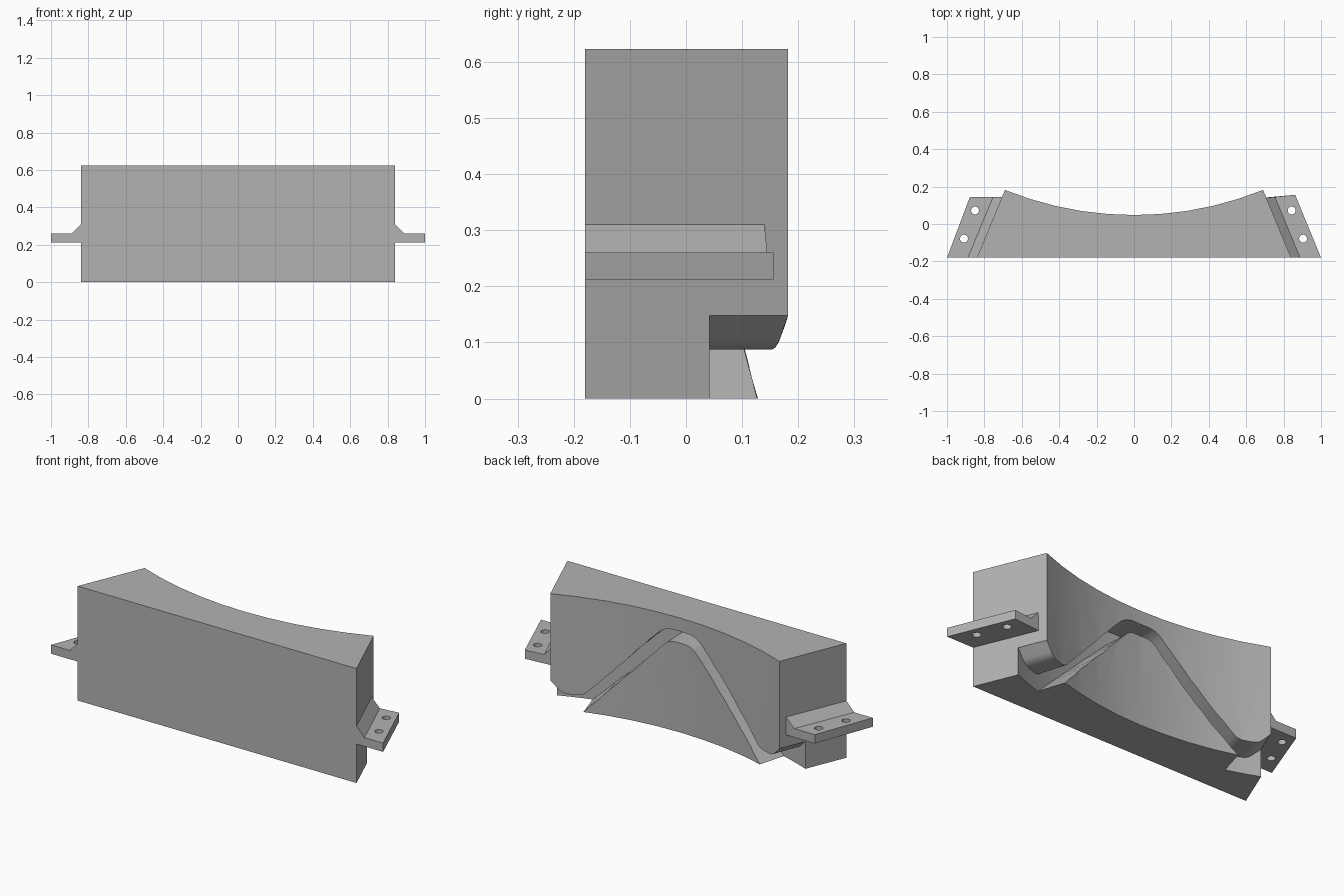
import bpy, bmesh, math
from mathutils import Vector

if "Cube" in bpy.data.objects:
    bpy.data.objects.remove(bpy.data.objects["Cube"])

FRONT, HEIGHT = -0.18, 0.623      # front plane and overall height
HALF_F, HALF_B = 0.84, 0.69       # half widths at front and back
R, CY = 1.843, 1.891              # radius and centre of the hollow back
SLOPE = (HALF_F - HALF_B) / 0.362 # inward lean of the end walls

grey = bpy.data.materials.new("plain_grey")
grey.use_nodes = True
colour = (0.45, 0.45, 0.45, 1)
grey.diffuse_color = colour
grey.node_tree.nodes["Principled BSDF"].inputs["Base Color"].default_value = colour


def make_object(name, bm):
    bmesh.ops.recalc_face_normals(bm, faces=bm.faces)
    mesh = bpy.data.meshes.new(name)
    bm.to_mesh(mesh)
    bm.free()
    mesh.materials.append(grey)
    obj = bpy.data.objects.new(name, mesh)
    bpy.context.collection.objects.link(obj)
    return obj


def prism(points, along):
    """Extrude a closed outline by a vector."""
    bm = bmesh.new()
    face = bm.faces.new([bm.verts.new(p) for p in points])
    ext = bmesh.ops.extrude_face_region(bm, geom=[face], use_keep_orig=True)
    moved = [v for v in ext["geom"] if isinstance(v, bmesh.types.BMVert)]
    bmesh.ops.translate(bm, verts=moved, vec=along)
    return bm


def activate(obj):
    bpy.ops.object.select_all(action="DESELECT")
    obj.select_set(True)
    bpy.context.view_layer.objects.active = obj


def cut(obj, cutter):
    cutter.hide_render = True
    mod = obj.modifiers.new("cut", "BOOLEAN")
    mod.operation, mod.solver, mod.object = "DIFFERENCE", "EXACT", cutter
    activate(obj)
    bpy.ops.object.modifier_apply(modifier=mod.name)
    bpy.data.objects.remove(cutter)


def rounded(corners, steps=6):
    """Round each (x, z, trim) corner of an open path."""
    path = []
    for i, (x, z, trim) in enumerate(corners):
        p = Vector((x, z))
        if not trim:
            path.append(p)
            continue
        a = p + (Vector(corners[i - 1][:2]) - p).normalized() * trim
        b = p + (Vector(corners[i + 1][:2]) - p).normalized() * trim
        for k in range(steps + 1):
            t = k / steps
            path.append(a * (1 - t) ** 2 + p * 2 * t * (1 - t) + b * t * t)
    return path


def mirrored(half):
    return half + [(-x, z, t) for x, z, t in reversed(half)]


# Main block with hollow back
sweep = math.asin(HALF_B / R)
SEGMENTS = 10
outline = [(-HALF_F, FRONT, 0), (HALF_F, FRONT, 0)]
for i in range(SEGMENTS + 1):
    a = sweep * (1 - 2 * i / SEGMENTS)
    outline.append((R * math.sin(a), CY - R * math.cos(a), 0))
block = make_object("block", prism(outline, (0, 0, HEIGHT)))

# Channel in the back: upper edge, then the peaked island below it
upper = mirrored([(0.85, -0.05, 0), (0.85, 0.148, 0), (0.69, 0.148, 0),
                  (0.632, 0.087, 0.03), (0.534, 0.087, 0.03), (0.094, 0.55, 0.055)])
island = mirrored([(0.58, -0.05, 0), (0.067, 0.486, 0.035)])
profile = rounded(upper) + list(reversed(rounded(island)))
bm = prism([(p.x, 0, p.y) for p in profile], (0, 1, 0))
bmesh.ops.triangulate(bm, faces=bm.faces)
for i in range(1, 24):
    bmesh.ops.bisect_plane(bm, geom=bm.verts[:] + bm.edges[:] + bm.faces[:],
                           plane_co=(0.85 * (i / 12 - 1), 0, 0), plane_no=(1, 0, 0))
# Bend the flat channel around the centre of the hollow
for v in bm.verts:
    a = math.asin(v.co.x / R)
    r = 1.995 if v.co.y < 0.5 else 1.7
    v.co.x, v.co.y = r * math.sin(a), CY - r * math.cos(a)
bmesh.ops.triangulate(bm, faces=bm.faces)
cut(block, make_object("channel_cutter", bm))
activate(block)
bpy.ops.object.shade_smooth_by_angle(angle=math.radians(25))


def bracket(name, side, back_inner, back_outer, reach, holes):
    """Bolted lug with a sloped web, leaning along the end wall."""
    section = [(-0.02, 0.212), (0.16, 0.212), (0.16, 0.26),
               (0.048, 0.26), (0, 0.31), (-0.02, 0.31)]
    bm = prism([(o, FRONT, z) for o, z in section], (0, 1, 0))
    for v in bm.verts:
        out = v.co.x
        if v.co.y > 0:
            f = max(out, 0) / 0.16
            v.co.y = back_inner + (back_outer - back_inner) * f
            if out > 0.1:
                out = reach
        v.co.x = side * (HALF_F - SLOPE * (v.co.y - FRONT) + out)
    obj = make_object(name, bm)
    for x, y in holes:
        hole = bmesh.new()
        bmesh.ops.create_cone(hole, cap_ends=True, segments=24, radius1=0.021,
                              radius2=0.021, depth=0.2)
        bmesh.ops.translate(hole, verts=hole.verts, vec=(x, y, 0.22))
        cut(obj, make_object("hole_cutter", hole))
    activate(obj)
    bpy.ops.object.shade_smooth_by_angle(angle=math.radians(25))


# End brackets
bracket("left_bracket", 1, 0.14, 0.156, 0.161, [(0.843, 0.072), (0.904, -0.078)])
bracket("right_bracket", -1, 0.145, 0.145, 0.172, [(-0.85, 0.072), (-0.909, -0.078)])
